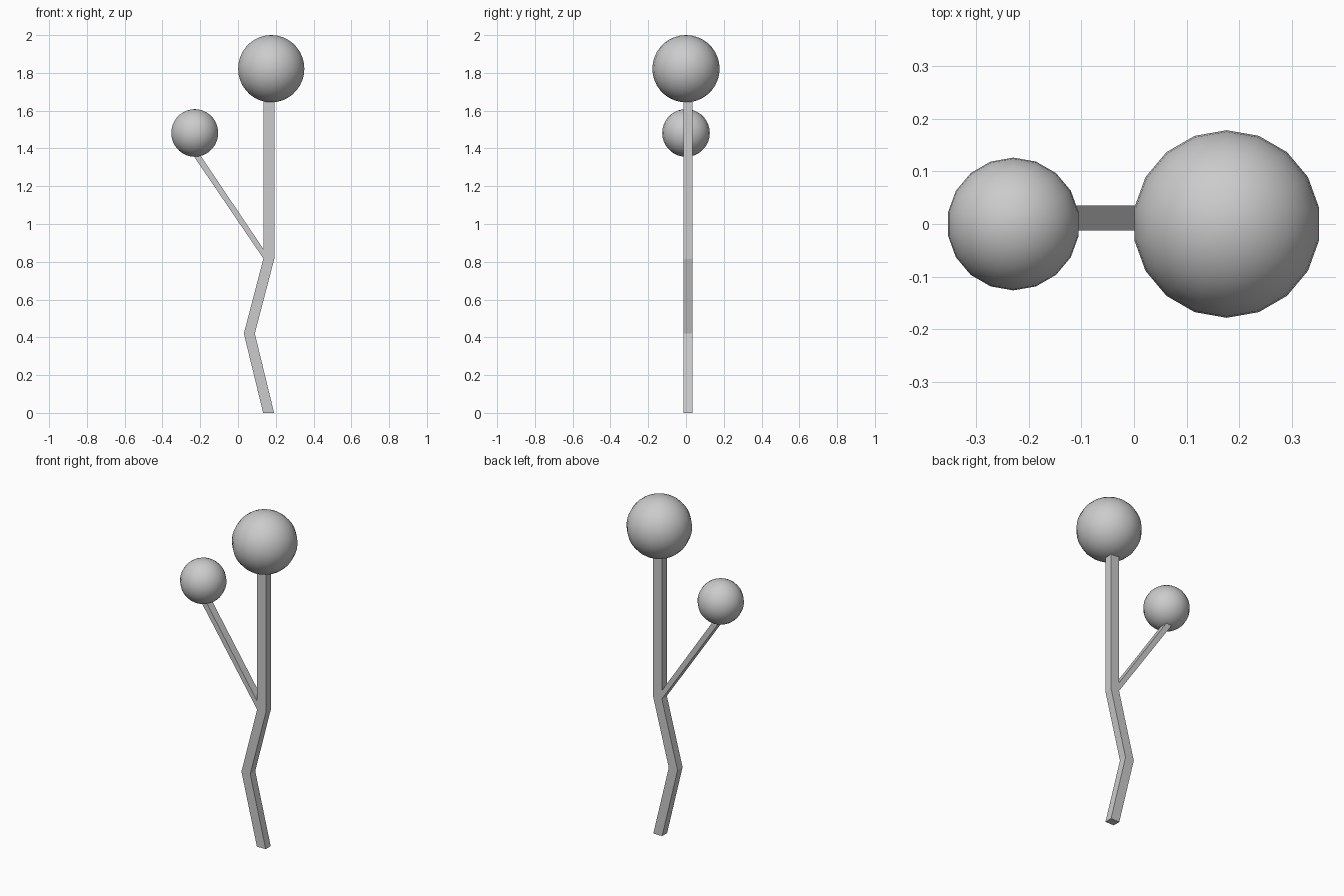
import bpy, bmesh, math

if "Cube" in bpy.data.objects:
    bpy.data.objects.remove(bpy.data.objects["Cube"])

Y_FRONT, Y_BACK = -0.012, 0.035


def slab(name, outline):
    """Extrude an x-z outline through the stem thickness."""
    bm = bmesh.new()
    face = bm.faces.new([bm.verts.new((x, Y_FRONT, z)) for x, z in outline])
    new = bmesh.ops.extrude_face_region(bm, geom=[face])["geom"]
    verts = [v for v in new if isinstance(v, bmesh.types.BMVert)]
    bmesh.ops.translate(bm, verts=verts, vec=(0, Y_BACK - Y_FRONT, 0))
    bmesh.ops.recalc_face_normals(bm, faces=bm.faces)
    mesh = bpy.data.meshes.new(name)
    bm.to_mesh(mesh)
    bm.free()
    obj = bpy.data.objects.new(name, mesh)
    bpy.context.collection.objects.link(obj)


def ball(name, x, z, radius):
    bpy.ops.mesh.primitive_uv_sphere_add(segments=18, ring_count=18,
                                         radius=radius, location=(x, 0, z))
    bpy.context.object.name = name
    bpy.ops.object.shade_smooth_by_angle(angle=math.radians(40))


# Zigzag trunk: left edge going up, right edge coming down
path = [(0.133, 0), (0.031, 0.42), (0.134, 0.815), (0.134, 1.67)]
slab("trunk", path + [(x + 0.058, z) for x, z in reversed(path)])

# Slanted side branch, rooted in the trunk
slab("branch", [(0.138, 0.812), (0.138, 0.862), (-0.207, 1.375), (-0.245, 1.375)])

# Round foliage
ball("large_crown", 0.176, 1.822, 0.178)
ball("small_crown", -0.229, 1.482, 0.126)
